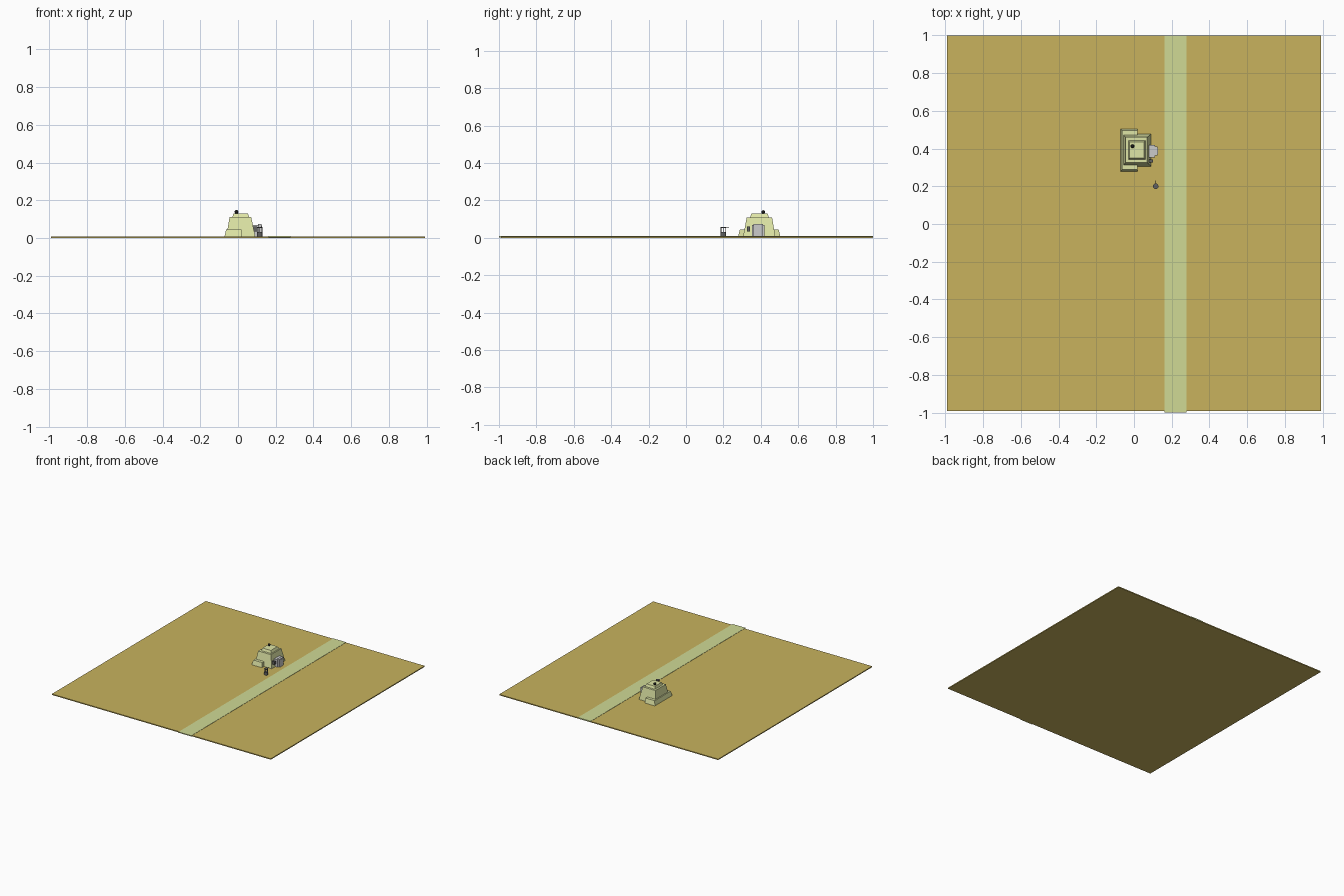
import bpy, bmesh, math

if "Cube" in bpy.data.objects:
    bpy.data.objects.remove(bpy.data.objects["Cube"])

def material(name, rgb):
    m = bpy.data.materials.new(name)
    m.diffuse_color = (*rgb, 1)
    m.use_nodes = True
    m.node_tree.nodes["Principled BSDF"].inputs["Base Color"].default_value = m.diffuse_color
    return m

SAND = material("sand", (0.58, 0.45, 0.11))
ROAD = material("pale_green", (0.63, 0.70, 0.30))
WALL = material("wall_cream", (0.74, 0.79, 0.38))
DARK = material("black", (0.01, 0.01, 0.01))
GREY = material("dark_grey", (0.12, 0.12, 0.12))

def finish(bm, name, mat):
    bmesh.ops.recalc_face_normals(bm, faces=bm.faces)
    me = bpy.data.meshes.new(name)
    bm.to_mesh(me)
    bm.free()
    ob = bpy.data.objects.new(name, me)
    bpy.context.collection.objects.link(ob)
    if mat:
        me.materials.append(mat)
    return ob

# Block tapering from a bottom rectangle to a top one: (x0, x1, y0, y1)
def taper(name, low, high, z0, z1, mat=None):
    bm = bmesh.new()
    rings = []
    for (x0, x1, y0, y1), z in ((low, z0), (high, z1)):
        rings.append([bm.verts.new((x, y, z)) for x, y in
                      ((x0, y0), (x1, y0), (x1, y1), (x0, y1))])
    a, b = rings
    bm.faces.new(a[::-1])
    bm.faces.new(b)
    for i in range(4):
        j = (i + 1) % 4
        bm.faces.new((a[i], a[j], b[j], b[i]))
    return finish(bm, name, mat)

def box(name, r, z0, z1, mat=None):
    return taper(name, r, r, z0, z1, mat)

def cylinder(name, x, y, z0, z1, r, mat=None, sides=12):
    bm = bmesh.new()
    bmesh.ops.create_cone(bm, cap_ends=True, segments=sides, radius1=r, radius2=r, depth=z1 - z0)
    bmesh.ops.translate(bm, verts=bm.verts, vec=(x, y, (z0 + z1) / 2))
    return finish(bm, name, mat)

# Terrain slab and road strip
box("ground", (-0.99, 0.99, -0.99, 0.998), 0.0, 0.008, SAND)
box("road", (0.162, 0.278, -1.0, 1.0), 0.003, 0.010, ROAD)

# Sloped hut with a stepped roof
taper("hut_body", (-0.062, 0.092, 0.305, 0.478), (-0.045, 0.070, 0.325, 0.460), 0.005, 0.110, WALL)
taper("roof_step", (-0.030, 0.060, 0.343, 0.443), (-0.024, 0.052, 0.350, 0.436), 0.110, 0.130, WALL)

# Low buttresses wrapping the back and both sides
taper("back_buttress", (-0.072, -0.03, 0.278, 0.505), (-0.063, -0.03, 0.288, 0.495), 0.005, 0.045, WALL)
for name, s in (("front_buttress", -1), ("rear_buttress", 1)):
    ys = sorted((0.3915 + s * 0.06, 0.3915 + s * 0.1135))
    yt = sorted((0.3915 + s * 0.06, 0.3915 + s * 0.1035))
    taper(name, (-0.072, 0.020, *ys), (-0.063, 0.018, *yt), 0.005, 0.045, WALL)

# Door porch with stepped frame and inset door
box("porch", (0.070, 0.110, 0.352, 0.420), 0.005, 0.068, None)
box("door_frame", (0.105, 0.124, 0.362, 0.412), 0.005, 0.073, None)
box("door_panel", (0.120, 0.126, 0.372, 0.402), 0.008, 0.066, None)
box("wall_panel", (0.080, 0.102, 0.325, 0.342), 0.035, 0.060, GREY)

# Roof beacon
bm = bmesh.new()
bmesh.ops.create_uvsphere(bm, u_segments=12, v_segments=8, radius=0.010)
bmesh.ops.translate(bm, verts=bm.verts, vec=(-0.008, 0.413, 0.138))
ball = finish(bm, "roof_beacon", DARK)
ball.data.shade_smooth()

# Small mast with drum base, posts and cross arm
cylinder("mast_base", 0.115, 0.200, 0.005, 0.032, 0.015, GREY)
for i in range(4):
    a = math.pi / 2 * i
    cylinder("mast_post", 0.115 + 0.013 * math.cos(a), 0.200 + 0.013 * math.sin(a),
             0.032, 0.053, 0.0018, GREY, 6)
cylinder("mast_cap", 0.115, 0.200, 0.052, 0.057, 0.015, GREY)
box("mast_arm", (0.113, 0.117, 0.200, 0.230), 0.052, 0.056, DARK)
